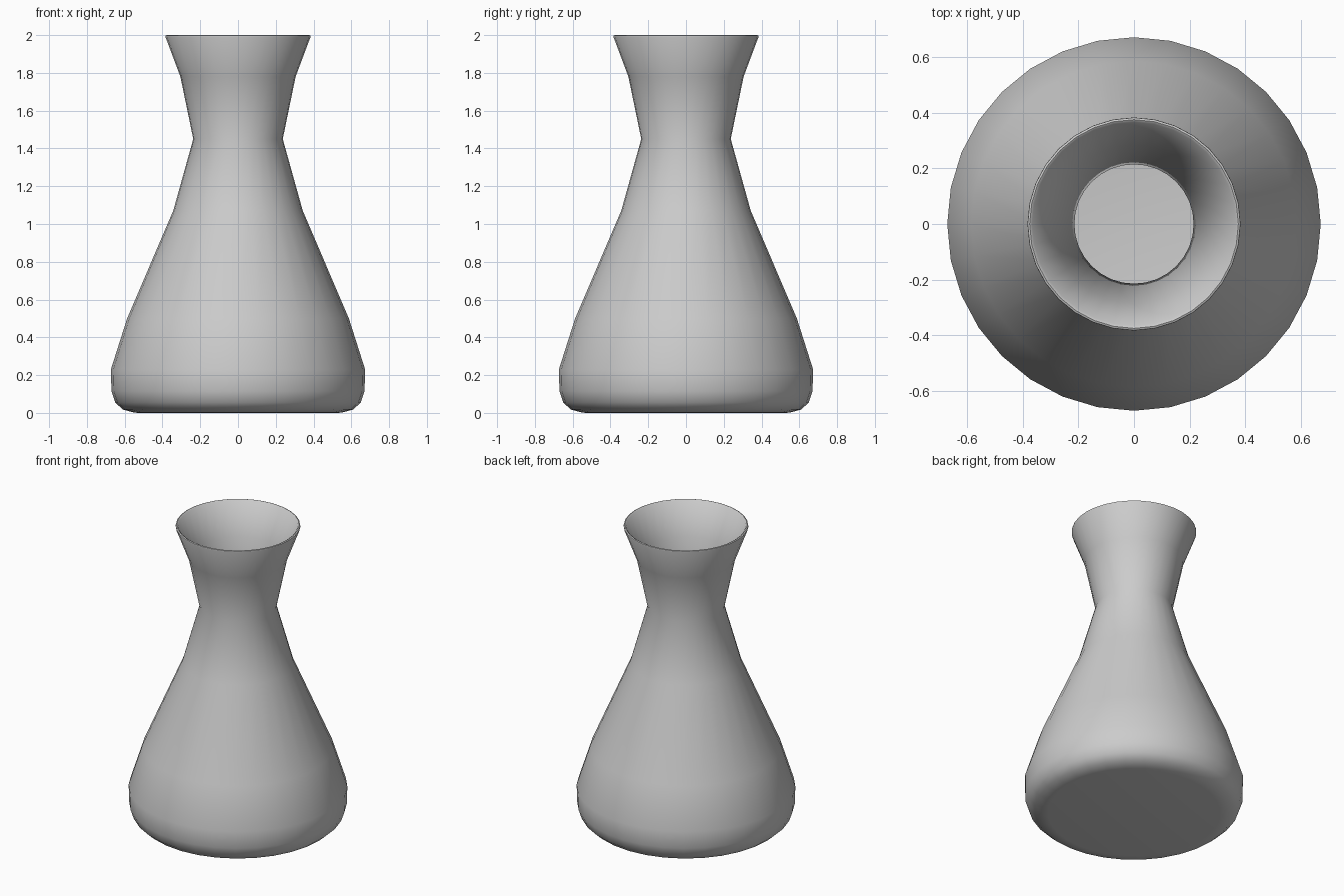
import bpy, bmesh
from math import cos, sin, tau

if "Cube" in bpy.data.objects:
    bpy.data.objects.remove(bpy.data.objects["Cube"])

SEGMENTS = 32

# Outer wall from the base up to the lip (radius, height)
outer = [(0.555, 0.003), (0.61, 0.018), (0.65, 0.055), (0.67, 0.115),
         (0.673, 0.23), (0.587, 0.50), (0.343, 1.07), (0.237, 1.45),
         (0.305, 1.78), (0.384, 1.99)]
# Rounded lip, then inner wall down to the floor
lip = [(0.383, 1.997), (0.376, 2.0), (0.367, 1.995)]
inner = [(0.286, 1.785), (0.215, 1.45), (0.324, 1.063), (0.568, 0.493),
         (0.653, 0.225), (0.650, 0.12), (0.635, 0.07), (0.60, 0.038),
         (0.55, 0.023)]
profile = [(0.53, 0.0)] + outer + lip + inner


def revolve(name, points):
    bm = bmesh.new()
    rings = [[bm.verts.new((r * cos(tau * i / SEGMENTS), r * sin(tau * i / SEGMENTS), z))
              for i in range(SEGMENTS)] for r, z in points]
    for low, high in zip(rings, rings[1:]):
        for i in range(SEGMENTS):
            j = (i + 1) % SEGMENTS
            bm.faces.new((low[i], low[j], high[j], high[i]))
    # Flat underside and inside floor
    bm.faces.new(rings[0][::-1])
    bm.faces.new(rings[-1])
    mesh = bpy.data.meshes.new(name)
    bm.to_mesh(mesh)
    bm.free()
    obj = bpy.data.objects.new(name, mesh)
    bpy.context.collection.objects.link(obj)
    return obj


# Hollow carafe body
carafe = revolve("carafe", profile)
carafe.select_set(True)
bpy.context.view_layer.objects.active = carafe
bpy.ops.object.shade_smooth_by_angle(angle=0.9)
